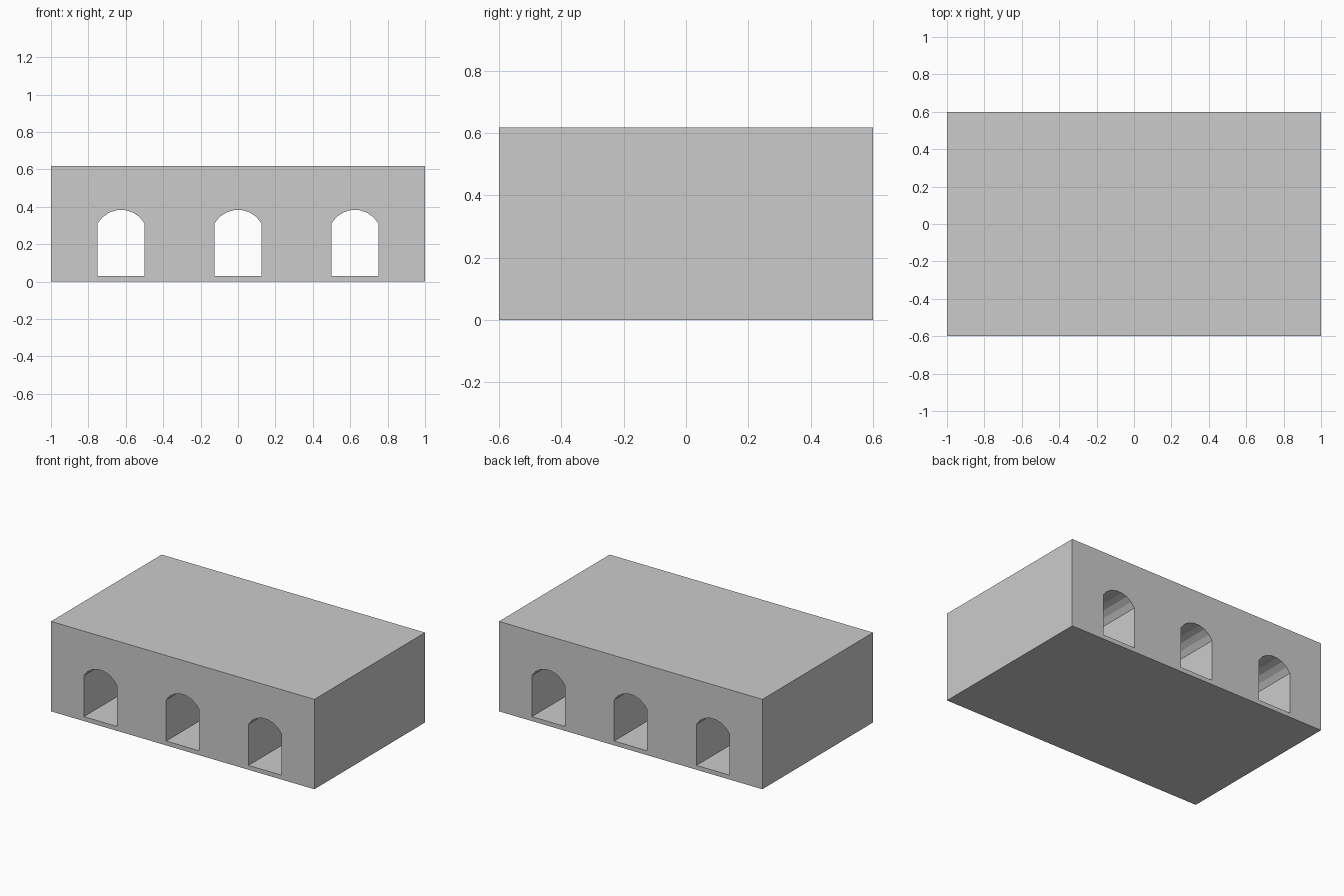
import bpy, bmesh, math

if "Cube" in bpy.data.objects:
    bpy.data.objects.remove(bpy.data.objects["Cube"])

LENGTH, DEPTH, HEIGHT = 2.0, 1.2, 0.617
HALF_W, FLOOR, SPRING, CROWN = 0.125, 0.03, 0.312, 0.384
ARC_SEGMENTS = 7


def prism(name, profile, depth):
    """Extrude an x-z profile along y, centred on y = 0."""
    bm = bmesh.new()
    face = bm.faces.new([bm.verts.new((x, -depth / 2, z)) for x, z in profile])
    ext = bmesh.ops.extrude_face_region(bm, geom=[face], use_keep_orig=True)
    verts = [v for v in ext["geom"] if isinstance(v, bmesh.types.BMVert)]
    bmesh.ops.translate(bm, verts=verts, vec=(0, depth, 0))
    bmesh.ops.recalc_face_normals(bm, faces=bm.faces)
    mesh = bpy.data.meshes.new(name)
    bm.to_mesh(mesh)
    bm.free()
    obj = bpy.data.objects.new(name, mesh)
    bpy.context.collection.objects.link(obj)
    return obj


def arch_profile(cx):
    """Straight jambs topped by a faceted segmental arch."""
    rise = CROWN - SPRING
    radius = (HALF_W ** 2 + rise ** 2) / (2 * rise)
    half = math.asin(HALF_W / radius)
    pts = [(cx - HALF_W, FLOOR), (cx + HALF_W, FLOOR)]
    for i in range(ARC_SEGMENTS + 1):
        a = half - 2 * half * i / ARC_SEGMENTS
        pts.append((cx + radius * math.sin(a), CROWN - radius + radius * math.cos(a)))
    return pts


# Solid block
h = LENGTH / 2
block = prism("tunnel_block", [(-h, 0), (h, 0), (h, HEIGHT), (-h, HEIGHT)], DEPTH)

# Three arched tunnels cut right through from front to back
cutters = []
for i, x in enumerate((-0.625, 0, 0.625)):
    cutter = prism(f"tunnel_cutter_{i + 1}", arch_profile(x), DEPTH + 0.2)
    cutter.hide_render = True
    mod = block.modifiers.new(f"tunnel_{i + 1}", "BOOLEAN")
    mod.operation, mod.solver, mod.object = "DIFFERENCE", "EXACT", cutter
    cutters.append(cutter)

# Apply the cuts and drop the helpers
bpy.context.view_layer.objects.active = block
block.select_set(True)
for name in [m.name for m in block.modifiers]:
    bpy.ops.object.modifier_apply(modifier=name)
for cutter in cutters:
    bpy.data.objects.remove(cutter, do_unlink=True)
